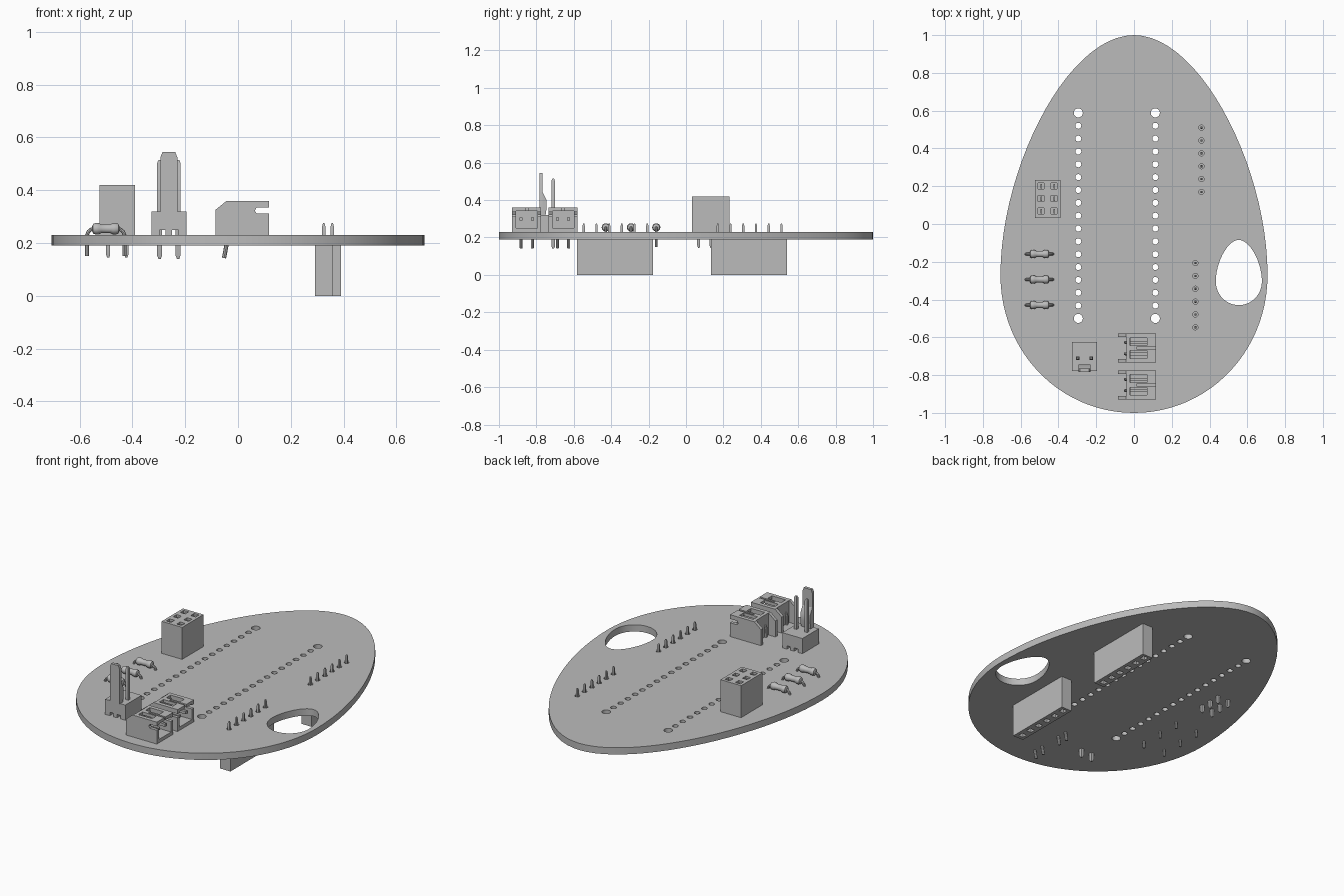
import bpy, bmesh, math
from mathutils import Vector, Matrix
from mathutils.geometry import interpolate_bezier

cube = bpy.data.objects.get("Cube")
if cube:
    bpy.data.objects.remove(cube, do_unlink=True)

grey = bpy.data.materials.new("plain_grey")
grey.use_nodes = True
colour = (0.5, 0.5, 0.5, 1)
grey.diffuse_color = colour
grey.node_tree.nodes["Principled BSDF"].inputs["Base Color"].default_value = colour

Z0, Z1 = 0.19, 0.23  # board underside and top


def finish(name, mesh):
    bm = bmesh.new()
    bm.from_mesh(mesh)
    bmesh.ops.remove_doubles(bm, verts=bm.verts, dist=1e-5)
    bmesh.ops.recalc_face_normals(bm, faces=bm.faces)
    bm.to_mesh(mesh)
    bm.free()
    mesh.materials.clear()
    mesh.materials.append(grey)
    mesh.shade_smooth()
    mesh.set_sharp_from_angle(angle=math.radians(35))
    ob = bpy.data.objects.new(name, mesh)
    bpy.context.collection.objects.link(ob)
    return ob


def curve_mesh(name, loops, cyclic, **settings):
    """Mesh made from polyline splines."""
    cu = bpy.data.curves.new(name, 'CURVE')
    for key, value in settings.items():
        setattr(cu, key, value)
    for loop in loops:
        sp = cu.splines.new('POLY')
        sp.points.add(len(loop) - 1)
        for p, co in zip(sp.points, loop):
            p.co = (*Vector(co).to_3d(), 1)
        sp.use_cyclic_u = cyclic
    tmp = bpy.data.objects.new(name, cu)
    bpy.context.collection.objects.link(tmp)
    dg = bpy.context.evaluated_depsgraph_get()
    mesh = bpy.data.meshes.new_from_object(tmp.evaluated_get(dg))
    bpy.data.objects.remove(tmp)
    return mesh


def prism(name, loops, a, b, upright=False):
    """Outline with holes, extruded along z, or along y when upright."""
    mesh = curve_mesh(name, loops, True, dimensions='2D', fill_mode='BOTH', extrude=(b - a) / 2)
    mesh.transform(Matrix.Translation((0, 0, (a + b) / 2)))
    if upright:
        mesh.transform(Matrix(((1, 0, 0, 0), (0, 0, 1, 0), (0, 1, 0, 0), (0, 0, 0, 1))))
    return finish(name, mesh)


def wire(name, path, r=0.007):
    return finish(name, curve_mesh(name, [path], False, dimensions='3D', bevel_depth=r,
                                   bevel_resolution=2, use_fill_caps=True))


def rect(x0, x1, y0, y1):
    return [(x0, y0), (x1, y0), (x1, y1), (x0, y1)]


def square(x, y, s):
    return rect(x - s, x + s, y - s, y + s)


def circle(x, y, r, n=20):
    return [(x + r * math.cos(i * math.tau / n), y + r * math.sin(i * math.tau / n)) for i in range(n)]


def box(name, x0, x1, y0, y1, z0, z1):
    return prism(name, [rect(x0, x1, y0, y1)], z0, z1)


def pin(name, x, y, z0, z1, s=0.008):
    """Square pin with tapered ends."""
    bm = bmesh.new()
    rings = []
    for z, k in ((z0, 0.5), (z0 + 0.012, 1), (z1 - 0.012, 1), (z1, 0.5)):
        rings.append([bm.verts.new((*p, z)) for p in square(x, y, s * k)])
    for lo, hi in zip(rings, rings[1:]):
        for i in range(4):
            j = (i + 1) % 4
            bm.faces.new((lo[i], lo[j], hi[j], hi[i]))
    bm.faces.new(rings[0])
    bm.faces.new(rings[-1])
    mesh = bpy.data.meshes.new(name)
    bm.to_mesh(mesh)
    bm.free()
    return finish(name, mesh)


def egg(cx, cy, k):
    w, m = 0.707, -0.27
    pts = []
    for h in ([(0, 1), (0.35, 1), (w, 0.3), (w, m)], [(w, m), (w, -0.68), (0.39, -1), (0, -1)]):
        pts += interpolate_bezier(*[Vector(p) for p in h], 24)[:-1]
    pts.append(Vector((0, -1)))
    pts += [Vector((-p.x, p.y)) for p in reversed(pts[1:-1])]
    return [(cx + k * p.x, cy + k * p.y) for p in pts]


# Egg-shaped board with its hole rows
PITCH = 0.068
rows = [(0.325, -0.547), (0.357, 0.17)]  # strip socket x and first pin y
loops = [egg(0, 0, 1), egg(0.555, -0.257, 0.1725)]
for x in (-0.295, 0.113):
    loops += [circle(x, -0.5 + i * PITCH, 0.024 if i in (0, 16) else 0.016) for i in range(17)]
for x, y in rows:
    loops += [circle(x, y + i * PITCH, 0.014, 12) for i in range(6)]
prism("board", loops, Z0, Z1)

# Strip sockets hanging under the board
for x, y in rows:
    ys = [y + i * PITCH for i in range(6)]
    outer = rect(x - 0.034, x + 0.034, y - 0.037, ys[-1] + 0.03)
    prism("strip_socket_mouth", [outer] + [square(x, v, 0.015) for v in ys], 0, 0.06)
    prism("strip_socket_body", [outer], 0.06, Z0)
    for v in ys:
        pin("strip_socket_pin", x, v, 0.18, 0.275, 0.006)

# Two by three socket on top
cells = [(x, y) for x in (-0.492, -0.423) for y in (0.068, 0.134, 0.2)]
outer = rect(-0.525, -0.39, 0.033, 0.233)
prism("block_socket_mouth", [outer] + [square(x, y, 0.016) for x, y in cells], 0.37, 0.42)
prism("block_socket_body", [outer], Z1, 0.37)
for x, y in cells:
    pin("block_socket_pin", x, y, 0.145, 0.24)
    box("block_socket_contact", x - 0.004, x + 0.004, y - 0.012, y + 0.012, 0.36, 0.41)

# Resistors with bulged ends and bent leads
PROFILE = [(0, 0.008), (0.004, 0.018), (0.014, 0.022), (0.026, 0.021), (0.034, 0.017), (0.052, 0.017)]
PROFILE += [(0.104 - t, r) for t, r in reversed(PROFILE[:-1])]
for y in (-0.159, -0.294, -0.429):
    bm = bmesh.new()
    rings = [[bm.verts.new((-0.553 + t, y + a, 0.254 + b)) for a, b in circle(0, 0, r, 16)] for t, r in PROFILE]
    for lo, hi in zip(rings, rings[1:]):
        for i in range(16):
            bm.faces.new((lo[i], lo[i - 1], hi[i - 1], hi[i]))
    bm.faces.new(rings[0])
    bm.faces.new(rings[-1])
    mesh = bpy.data.meshes.new("resistor_body")
    bm.to_mesh(mesh)
    bm.free()
    finish("resistor_body", mesh)
    for s in (-1, 1):
        path = [(-0.501 + s * dx, y, z) for dx, z in
                ((0.045, 0.254), (0.056, 0.251), (0.066, 0.243), (0.071, 0.23), (0.071, 0.15))]
        wire("resistor_lead", path)

# Upright latch connector
cx = -0.262
feet = [(-0.066, Z1), (-0.036, Z1), (-0.036, 0.25), (-0.012, 0.25), (-0.012, Z1)]
feet = [(cx + x, z) for x, z in feet]
feet += [(2 * cx - x, z) for x, z in reversed(feet)]
prism("latch_connector_base", [feet + [(cx + 0.066, 0.32), (cx - 0.066, 0.32)]], -0.778, -0.624, True)
tip = [(-0.032, 0.32), (0.032, 0.32), (0.032, 0.525), (0.024, 0.545), (-0.024, 0.545), (-0.032, 0.525)]
prism("latch_tongue", [[(cx + x, z) for x, z in tip]], -0.783, -0.766, True)
rib = prism("latch_rib", [[(-0.77, 0.31), (-0.752, 0.31), (-0.745, 0.36), (-0.745, 0.4), (-0.766, 0.44), (-0.77, 0.44)]],
            -0.032, 0.032, True)
rib.data.transform(Matrix.Translation((cx, 0, 0)) @ Matrix.Rotation(math.pi / 2, 4, 'Z'))
for x in (cx - 0.035, cx + 0.035):
    pin("latch_connector_pin", x, -0.71, 0.14, 0.515, 0.009)

# Two side-entry connectors opening to the left
side = [(-0.086, Z1), (0.117, Z1), (0.117, 0.312), (0.07, 0.312), (0.064, 0.322), (0.07, 0.335),
        (0.117, 0.335), (0.117, 0.36), (-0.043, 0.36), (-0.086, 0.325)]
top = [(-0.04, -0.06), (-0.04, 0.06), (0.117, 0.06), (0.117, 0.006), (0.012, 0.006), (0.012, -0.006),
       (0.117, -0.006), (0.117, -0.06)]
for cy in (-0.657, -0.852):
    for s in (-1, 1):
        y0, y1 = sorted((cy + s * 0.077, cy + s * 0.058))
        prism("side_connector_wall", [side], y0, y1, True)
        # Contact with its bent tail
        y = cy + s * 0.03
        box("side_connector_contact", -0.03, 0.1, y - 0.008, y + 0.008, 0.29, 0.306)
        wire("side_connector_tail", [(-0.02, y, 0.298), (-0.04, y, 0.296), (-0.046, y, 0.28),
                                     (-0.044, y, 0.19), (-0.053, y, 0.143)], 0.008)
    slots = [rect(-0.02, 0.07, s * 0.034 - 0.02, s * 0.034 + 0.02) for s in (-1, 1)]
    prism("side_connector_roof", [[(x, cy + y) for x, y in loop] for loop in [top] + slots], 0.342, 0.36)
    box("side_connector_back", -0.04, -0.018, cy - 0.06, cy + 0.06, Z1, 0.345)
    box("side_connector_floor", -0.04, 0.117, cy - 0.06, cy + 0.06, Z1, 0.25)
